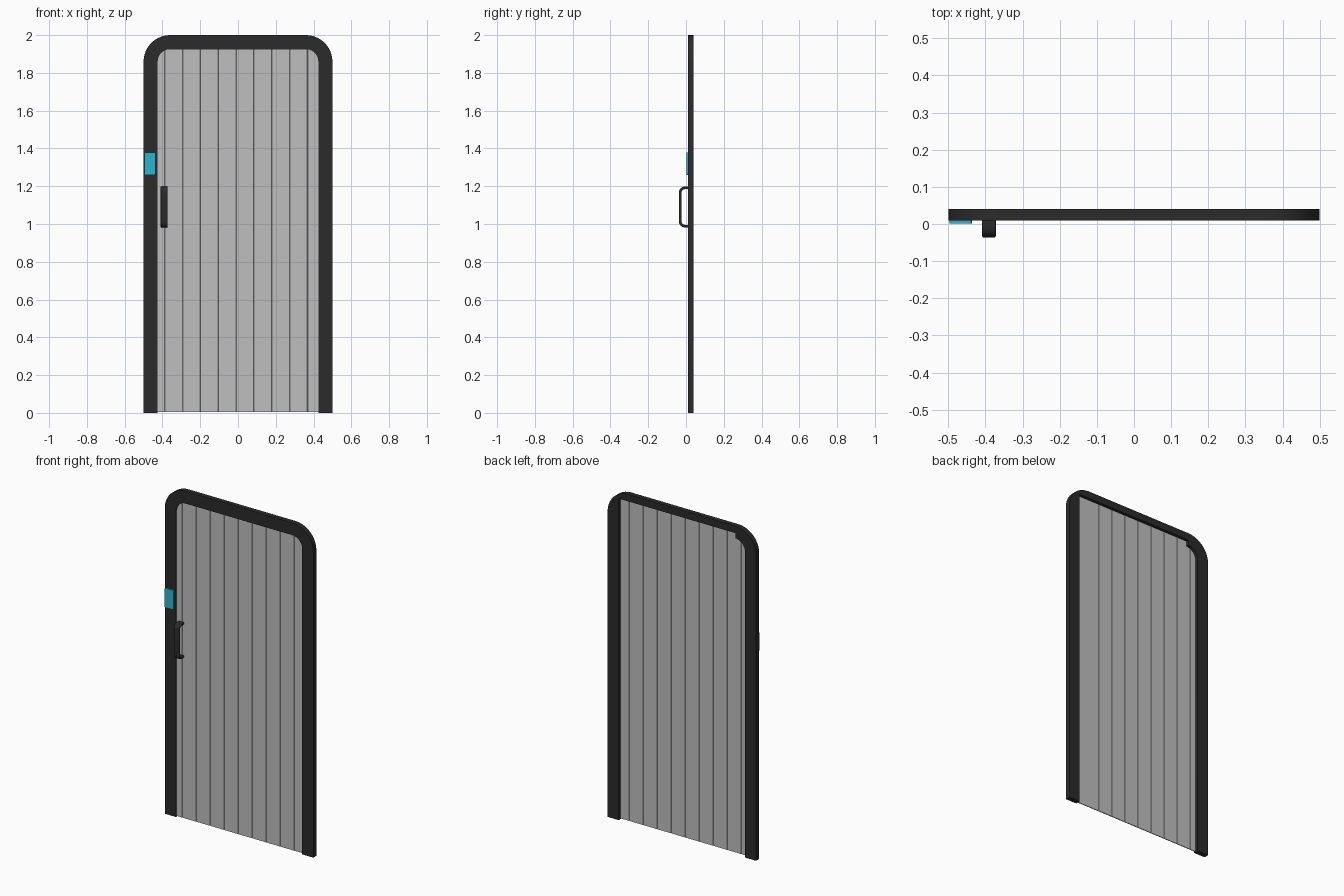
import bpy, bmesh, math

if "Cube" in bpy.data.objects:
    bpy.data.objects.remove(bpy.data.objects["Cube"])


def material(name, rgb):
    m = bpy.data.materials.new(name)
    m.diffuse_color = (*rgb, 1)
    m.use_nodes = True
    m.node_tree.nodes["Principled BSDF"].inputs["Base Color"].default_value = m.diffuse_color
    return m


DARK = material("charcoal", (0.024, 0.024, 0.025))
GREY = material("light_grey", (0.52, 0.52, 0.52))
CYAN = material("cyan", (0.023, 0.46, 0.62))


def arc(cx, cy, r, a0, a1, n=10):
    """Points on an arc, angles in degrees."""
    return [(cx + r * math.cos(math.radians(a0 + (a1 - a0) * i / n)),
             cy + r * math.sin(math.radians(a0 + (a1 - a0) * i / n))) for i in range(n + 1)]


def extrude(name, pts, place, depth, mat, smooth=True):
    """Extrude a 2D outline; place(u, v) is its 3D start, depth the offset vector."""
    bm = bmesh.new()
    face = bm.faces.new([bm.verts.new(place(u, v)) for u, v in pts])
    out = bmesh.ops.extrude_face_region(bm, geom=[face])["geom"]
    bmesh.ops.translate(bm, vec=depth, verts=[g for g in out if isinstance(g, bmesh.types.BMVert)])
    bmesh.ops.recalc_face_normals(bm, faces=bm.faces)
    me = bpy.data.meshes.new(name)
    bm.to_mesh(me)
    bm.free()
    me.materials.append(mat)
    ob = bpy.data.objects.new(name, me)
    bpy.context.collection.objects.link(ob)
    if smooth:
        bpy.context.view_layer.objects.active = ob
        ob.select_set(True)
        bpy.ops.object.shade_smooth_by_angle(angle=math.radians(30))
        ob.select_set(False)
    return ob


def facing(y):
    return lambda u, v: (u, y, v)


# Frame: rounded arch, front layer with rounded opening, rear layer with a pocket
IN, TOP, C, CZ = 0.425, 1.925, 0.36, 1.86
POCKET, SPLIT = 1.957, 0.017
outer = [(-0.5, 0)] + arc(-C, CZ, 0.14, 180, 90) + arc(C, CZ, 0.14, 90, 0) + [(0.5, 0)]
left_corner = arc(-C, CZ, 0.065, 90, 180)
front_inner = [(IN, 0)] + arc(C, CZ, 0.065, 0, 90) + left_corner + [(-IN, 0)]
rear_inner = [(IN, 0), (IN, POCKET), (-C, POCKET)] + left_corner + [(-IN, 0)]
extrude("frame_front", outer + front_inner, facing(0.01), (0, SPLIT - 0.01, 0), DARK)
extrude("frame_rear", outer + rear_inner, facing(SPLIT), (0, 0.04 - SPLIT, 0), DARK)

# Panel: thin sheet with hairline vertical grooves on both faces
y0, y1, g = SPLIT, SPLIT + 0.005, 0.0015
grooves = [-0.01 + 0.0945 * k for k in range(-4, 5)]
front, rear = [(-IN, y0)], [(-IN, y1)]
for x in grooves:
    front += [(x - g, y0), (x, y0 + 0.002), (x + g, y0)]
    rear += [(x - g, y1), (x, y1 - 0.002), (x + g, y1)]
front.append((IN, y0))
rear.append((IN, y1))
extrude("panel", front + rear[::-1], lambda u, v: (u, v, 0.004), (0, 0, POCKET - 0.004), GREY, False)

# Handle: bent flat bar standing out from the panel
Z0, Z1, Y, R, T = 0.982, 1.198, -0.037, 0.03, 0.014
bar = ([(SPLIT, Z1)] + arc(Y + R, Z1 - R, R, 90, 180) + arc(Y + R, Z0 + R, R, 180, 270) + [(SPLIT, Z0)]
       + [(SPLIT, Z0 + T)] + arc(Y + R, Z0 + R, R - T, 270, 180)
       + arc(Y + R, Z1 - R, R - T, 180, 90) + [(SPLIT, Z1 - T)])
handle = extrude("handle", bar, lambda u, v: (-0.409, u, v), (0.037, 0, 0), DARK)
bevel = handle.modifiers.new("soft_edges", "BEVEL")
bevel.width, bevel.segments, bevel.limit_method = 0.005, 3, "ANGLE"
bevel.angle_limit = math.radians(50)

# Lock plate: rounded rectangle on the left stile
px0, px1, pz0, pz1, r = -0.496, -0.436, 1.26, 1.378, 0.008
plate = (arc(px1 - r, pz1 - r, r, 0, 90, 4) + arc(px0 + r, pz1 - r, r, 90, 180, 4)
         + arc(px0 + r, pz0 + r, r, 180, 270, 4) + arc(px1 - r, pz0 + r, r, 270, 360, 4))
extrude("lock_plate", plate, facing(0.002), (0, 0.008, 0), CYAN)
